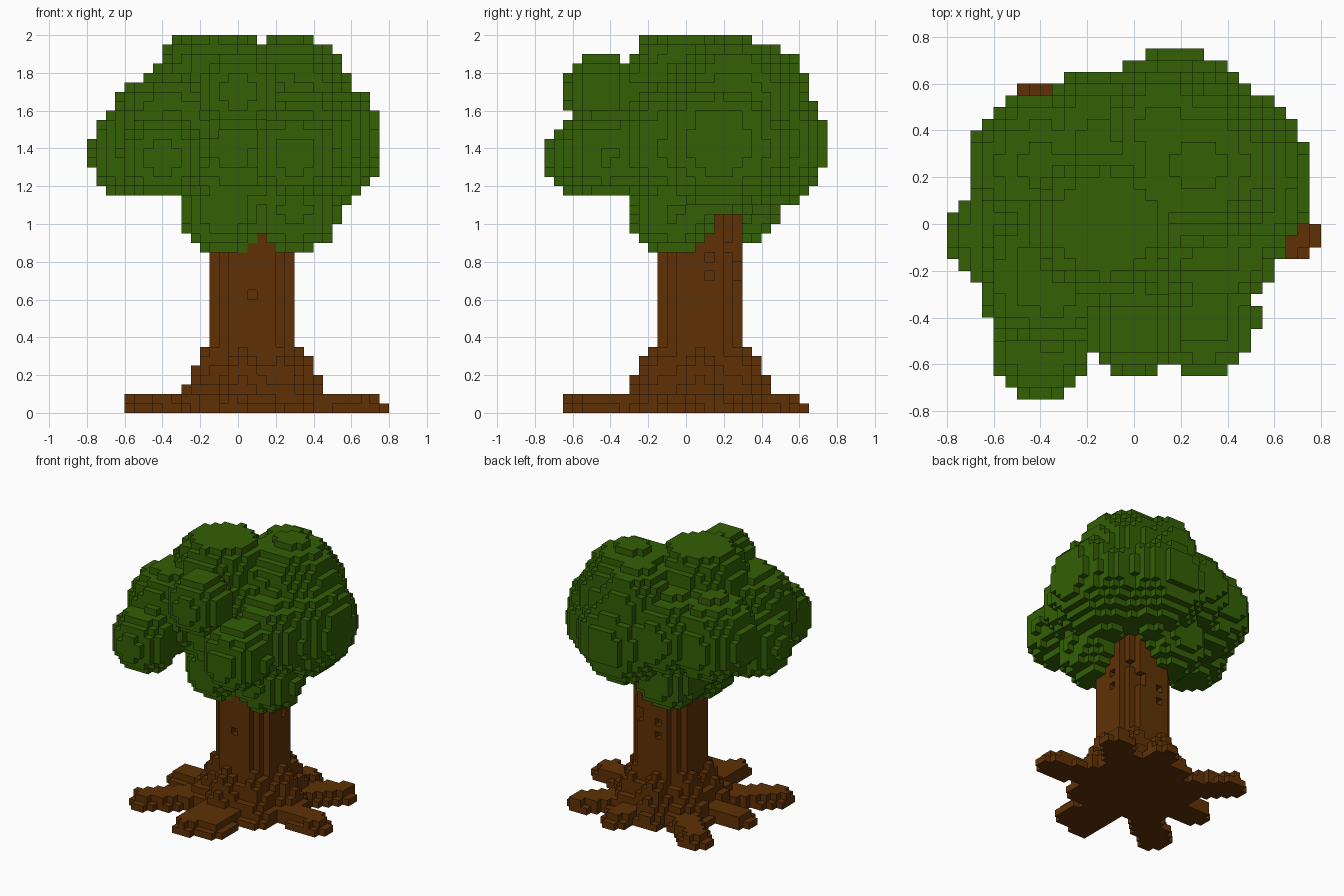
import bpy
import bmesh
import math
import random
from mathutils import Vector

random.seed(4)
STEP = 0.05  # edge length of one block

old = bpy.data.objects.get("Cube")
if old:
    bpy.data.objects.remove(old, do_unlink=True)


def make_material(name, rgb):
    mat = bpy.data.materials.new(name)
    mat.use_nodes = True
    color = (*rgb, 1.0)
    mat.diffuse_color = color
    node = mat.node_tree.nodes["Principled BSDF"]
    node.inputs["Base Color"].default_value = color
    node.inputs["Roughness"].default_value = 0.9
    return mat


def center(cell):
    return Vector([(c + 0.5) * STEP for c in cell])


def ball(x, y, z, r):
    """Blocks whose centers lie in a sphere, kept above ground and below the top."""
    spans = [range(math.floor((c - r) / STEP), math.ceil((c + r) / STEP)) for c in (x, y, z)]
    mid = Vector((x, y, z))
    return {(i, j, k) for i in spans[0] for j in spans[1] for k in spans[2]
            if 0 <= k < 40 and (center((i, j, k)) - mid).length <= r}


def column(x, y, top, radius):
    """Upright blocks; radius is a function of angle and height."""
    cells = set()
    for i in range(-16, 16):
        for j in range(-16, 16):
            for k in range(round(top / STEP)):
                p = center((i, j, k))
                dx, dy = p.x - x, p.y - y
                if math.hypot(dx, dy) <= radius(math.atan2(dy, dx), p.z):
                    cells.add((i, j, k))
    return cells


SIDES = [(1, 0, 0), (-1, 0, 0), (0, 1, 0), (0, -1, 0), (0, 0, 1), (0, 0, -1)]


def shifted(cell, side):
    return tuple(c + d for c, d in zip(cell, side))


def build_blocks(name, cells, solid, mat):
    """Mesh of the exposed sides of the blocks."""
    bm = bmesh.new()
    corners = {}

    def vert(p):
        key = tuple(round(c * 2 / STEP) for c in p)
        if key not in corners:
            corners[key] = bm.verts.new(p)
        return corners[key]

    for cell in sorted(cells):
        for side in SIDES:
            if shifted(cell, side) in solid:
                continue
            n = Vector(side)
            u = Vector((side[1], side[2], side[0]))
            v = n.cross(u)
            mid = center(cell) + n * STEP / 2
            bm.faces.new([vert(mid + (u * a + v * b) * STEP / 2)
                          for a, b in ((-1, -1), (1, -1), (1, 1), (-1, 1))])
    mesh = bpy.data.meshes.new(name)
    bm.to_mesh(mesh)
    bm.free()
    mesh.materials.append(mat)
    obj = bpy.data.objects.new(name, mesh)
    bpy.context.collection.objects.link(obj)


# Leaf clumps: x, y, z, radius
CLUMPS = [
    (0, 0, 1.43, 0.4),             # core
    (-0.125, 0, 1.75, 0.32),       # crown
    (0.27, 0.25, 1.64, 0.355),     # second crown
    (0.12, 0.41, 1.71, 0.24),      # upper back
    (0, -0.44, 1.7, 0.21),         # upper front
    (-0.4, -0.53, 1.35, 0.22),     # front corner
    (-0.36, -0.22, 1.5, 0.32),
    (-0.55, -0.05, 1.37, 0.24),    # side
    (-0.4, 0.25, 1.48, 0.31),
    (-0.15, 0.37, 1.5, 0.29),
    (0.18, 0.4, 1.42, 0.355),      # back
    (0.4, 0.175, 1.43, 0.37),
    (0.42, 0.28, 1.4, 0.3),
    (0.35, -0.1, 1.42, 0.28),
    (0.3, -0.42, 1.37, 0.23),      # front
    (-0.08, -0.08, 1.07, 0.23),    # low clumps around the trunk
    (0.3, -0.06, 1.07, 0.23),
    (-0.07, 0.27, 1.12, 0.24),
]
leaves = set()
for clump in CLUMPS:
    leaves |= ball(*clump)

# Trunk with squarish section, and the flare at its foot
AXIS = Vector((0.075, 0.075))
trunk = column(*AXIS, 1.25, lambda a, z: 0.235 - 0.015 * math.cos(4 * a))
flare = column(*AXIS, 0.36, lambda a, z: 0.23 + 0.55 * (0.36 - z) + 0.03 * math.cos(7 * a))

# Roots curving down from the trunk to their tips
ROOT_TIPS = [(0.69, -0.05), (0.53, 0.46), (0.2, 0.54), (-0.43, 0.5),
             (-0.48, 0.06), (-0.5, -0.38), (-0.02, -0.55), (0.13, -0.48)]
roots = set()
for tip in ROOT_TIPS:
    for s in range(21):
        t = s / 20
        spot = AXIS.lerp(Vector(tip), t)
        roots |= ball(*spot, 0.27 * (1 - t) ** 4, 0.12 - 0.01 * t)

# Small pits in the bark
for cell in sorted(trunk):
    exposed = any(shifted(cell, s) not in trunk for s in SIDES[:4])
    if exposed and cell[2] > 7 and random.random() < 0.03:
        trunk.discard(cell)

wood = (trunk | flare | roots) - leaves
solid = wood | leaves
build_blocks("trunk_and_roots", wood, solid, make_material("bark brown", (0.115, 0.031, 0.0015)))
build_blocks("foliage", leaves, solid, make_material("leaf green", (0.034, 0.116, 0.0015)))
